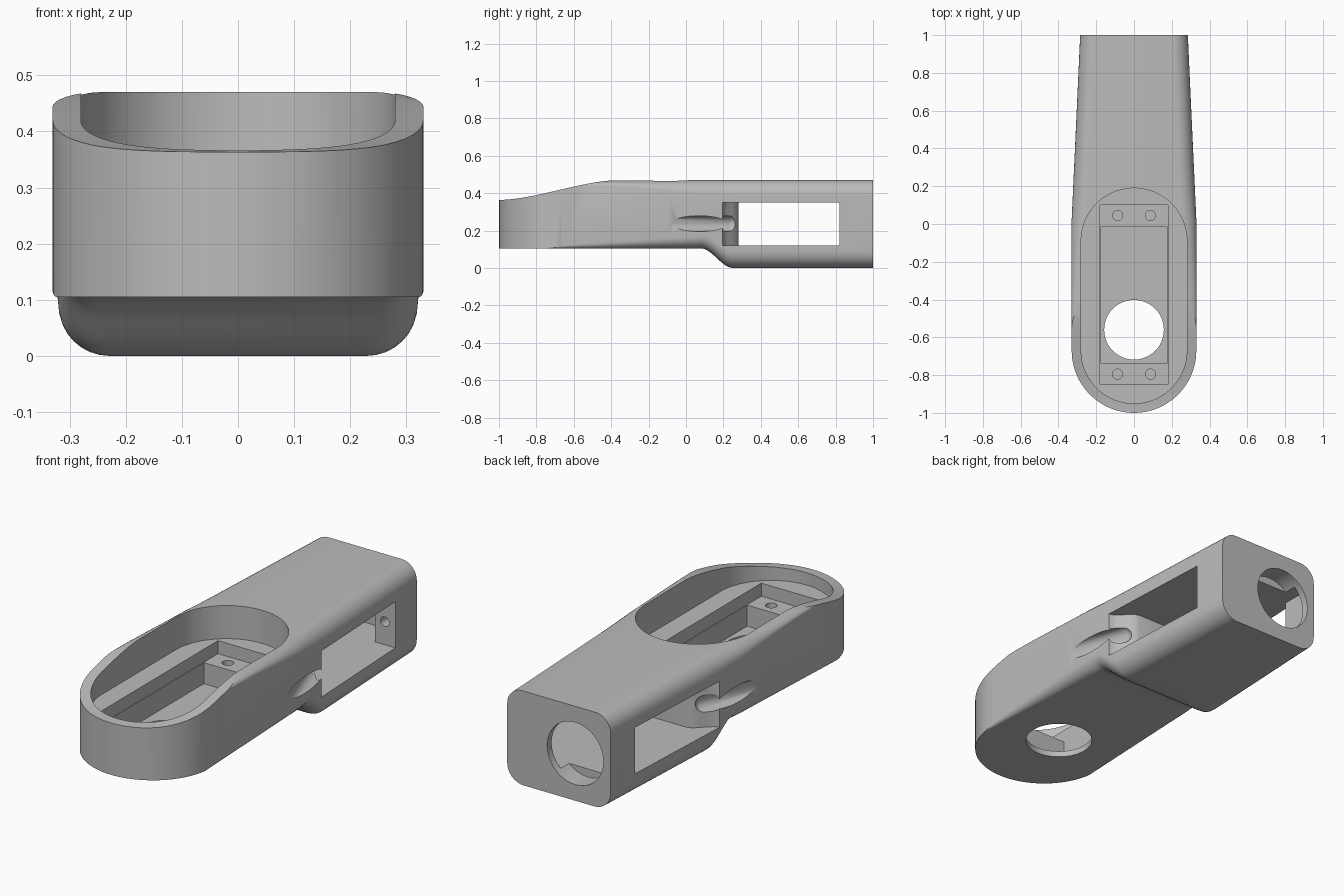
import bpy, bmesh, math
from mathutils import Vector

cube = bpy.data.objects.get("Cube")
if cube:
    bpy.data.objects.remove(cube)

grey = bpy.data.materials.new("light_grey")
grey.use_nodes = True
COLOUR = (0.5, 0.5, 0.5, 1)
grey.diffuse_color = COLOUR
grey.node_tree.nodes["Principled BSDF"].inputs["Base Color"].default_value = COLOUR


def loft(name, rings):
    """Closed solid through rings of equal point count."""
    bm = bmesh.new()
    loops = [[bm.verts.new(p) for p in ring] for ring in rings]
    n = len(loops[0])
    for a, b in zip(loops, loops[1:]):
        for i in range(n):
            j = (i + 1) % n
            bm.faces.new((a[i], a[j], b[j], b[i]))
    bm.faces.new(loops[0])
    bm.faces.new(loops[-1])
    bmesh.ops.recalc_face_normals(bm, faces=bm.faces)
    mesh = bpy.data.meshes.new(name)
    bm.to_mesh(mesh)
    bm.free()
    mesh.materials.append(grey)
    ob = bpy.data.objects.new(name, mesh)
    bpy.context.collection.objects.link(ob)
    return ob


def prism(name, outline, low, high, axis="z"):
    def place(p, h):
        return (p[0], p[1], h) if axis == "z" else (h, p[0], p[1])
    return loft(name, [[place(p, h) for p in outline] for h in (low, high)])


def box(name, x, y, z):
    return prism(name, [(x[0], y[0]), (x[1], y[0]), (x[1], y[1]), (x[0], y[1])], *z)


def rod(name, start, end, r, n=48):
    a, b = Vector(start), Vector(end)
    q = (b - a).to_track_quat("Z", "Y")
    circle = [q @ Vector((r * math.cos(t), r * math.sin(t), 0))
              for t in (2 * math.pi * i / n for i in range(n))]
    return loft(name, [[c + p for c in circle] for p in (a, b)])


def ball(name, centre, r):
    bm = bmesh.new()
    bmesh.ops.create_uvsphere(bm, u_segments=24, v_segments=12, radius=r)
    bmesh.ops.translate(bm, verts=bm.verts, vec=centre)
    mesh = bpy.data.meshes.new(name)
    bm.to_mesh(mesh)
    bm.free()
    mesh.materials.append(grey)
    ob = bpy.data.objects.new(name, mesh)
    bpy.context.collection.objects.link(ob)
    return ob


def combine(target, tool, operation):
    mod = target.modifiers.new("cut", "BOOLEAN")
    mod.operation, mod.object, mod.solver = operation, tool, "EXACT"
    bpy.context.view_layer.objects.active = target
    bpy.ops.object.modifier_apply(modifier=mod.name)
    bpy.data.objects.remove(tool)


def ramp(v, a, b):
    t = min(1, max(0, (v - a) / (b - a)))
    return t * t * (3 - 2 * t)


def arc(cy, r, a, b, n=40):
    return [(r * math.cos(t), cy + r * math.sin(t))
            for t in (math.radians(a + (b - a) * i / n) for i in range(n + 1))]


# Body: rounded cross-sections swept from front to back
def section(y):
    w = 0.331 - 0.046 * max(0, y)
    bottom = 0.105 * (1 - ramp(y, 0.08, 0.25))
    low = 0.003 + 0.057 * min(1, max(0, (y + 0.82) / 0.8)) + 0.03 * ramp(y, 0, 0.25)
    high = 0.028 + 0.055 * ramp(y, -0.5, 0.3)
    ring = []
    for sx, z, rx, rz, start in ((1, 0.47, 0.083, high, 0), (-1, 0.47, 0.083, high, 90),
                                 (-1, bottom, low, low, 180), (1, bottom, low, low, 270)):
        cz = z - rz if start < 180 else z + rz
        for i in range(9):
            t = math.radians(start + 90 * i / 8)
            ring.append((sx * (w - rx) + rx * math.cos(t), y, cz + rz * math.sin(t)))
    return ring


stations = [-1.05, -0.82, -0.65, -0.5, -0.4, -0.3, -0.2, -0.1, 0, 0.05]
stations += [0.08 + 0.017 * i for i in range(11)] + [0.3, 0.6, 1]
body = loft("limb_housing", [section(y) for y in stations])

# Round nose and sloping front rim
combine(body, prism("nose_outline", arc(-0.67, 0.33, 180, 360) + [(0.34, -0.6), (0.34, 1.1),
        (-0.34, 1.1), (-0.34, -0.6)], -0.1, 0.6), "INTERSECT")
slope = [(-1.1 + 0.025 * i, 0.363 + 0.107 * ramp(-1.1 + 0.025 * i, -1.02, -0.34))
         for i in range(31)]
combine(body, prism("rim_slope", slope + [(-0.3, 0.7), (-1.1, 0.7)], -0.5, 0.5, "x"),
        "DIFFERENCE")

# Front motor pocket: stadium recess, stepped tabs, deep well, shaft opening
combine(body, prism("pocket", arc(-0.67, 0.28, 180, 360) + arc(-0.09, 0.28, 0, 180),
                    0.305, 0.7), "DIFFERENCE")
combine(body, box("tab_step", (-0.18, 0.18), (-0.85, 0.1), (0.24, 0.4)), "DIFFERENCE")
combine(body, box("well", (-0.178, 0.178), (-0.735, -0.015), (0.135, 0.4)), "DIFFERENCE")
combine(body, rod("shaft_opening", (0, -0.56, 0), (0, -0.56, 0.2), 0.158), "DIFFERENCE")
for x in (-0.087, 0.087):
    for y in (-0.795, 0.045):
        combine(body, rod("screw_hole", (x, y, 0.15), (x, y, 0.3), 0.027, 24), "DIFFERENCE")

# Rear motor window through both sides, flaring forward at the openings
flare = [(0.2 + 0.2 * i / 8, 0.28 - 0.085 * ramp(i / 8, 0, 0.6)) for i in range(9)]
window = [(-x, y) for x, y in reversed(flare)] + flare + [(0.4, 0.82), (-0.4, 0.82)]
combine(body, prism("window", window, 0.12, 0.35), "DIFFERENCE")
combine(body, box("rear_cavity", (-0.26, 0.18), (0.8, 0.965), (0.12, 0.35)), "DIFFERENCE")
combine(body, rod("rear_opening", (-0.09, 0.9, 0.235), (-0.09, 1.1, 0.235), 0.155),
        "DIFFERENCE")
combine(body, rod("rear_screw", (0.235, 0.75, 0.235), (0.235, 0.93, 0.235), 0.024, 24),
        "DIFFERENCE")

# Cable grooves leading forward from the window
for s in (-1, 1):
    inner, outer = (s * 0.27, 0.24, 0.237), (s * 0.37, -0.06, 0.237)
    combine(body, rod("groove", inner, outer, 0.042, 24), "DIFFERENCE")
    combine(body, ball("groove_end", inner, 0.042), "DIFFERENCE")

bpy.ops.object.select_all(action="DESELECT")
body.select_set(True)
bpy.context.view_layer.objects.active = body
bpy.ops.object.shade_smooth_by_angle(angle=math.radians(30))
